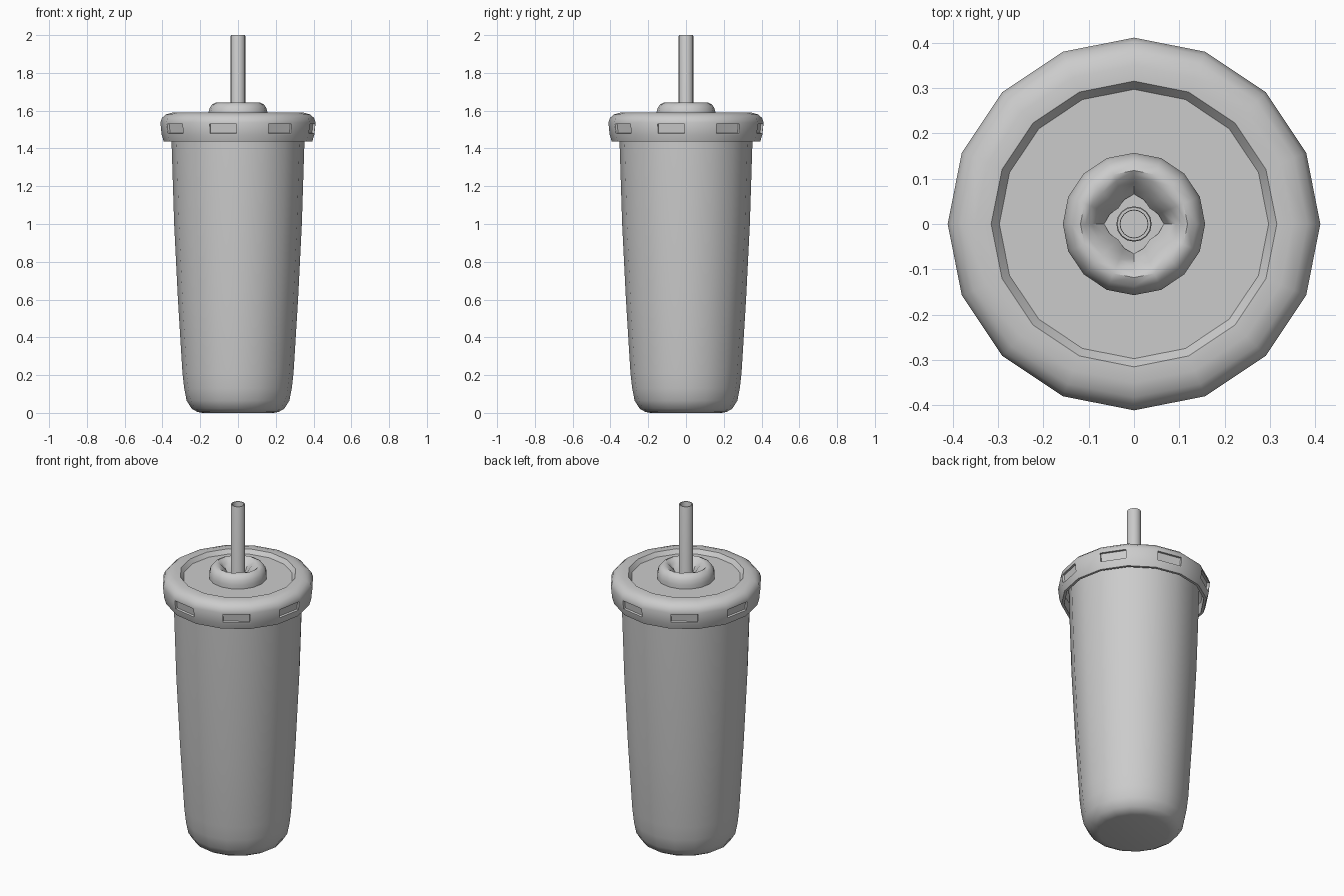
import bpy, bmesh, math

if "Cube" in bpy.data.objects:
    bpy.data.objects.remove(bpy.data.objects["Cube"])

SIDES = 16
grey = bpy.data.materials.new("plain_grey")
grey.diffuse_color = (0.6, 0.6, 0.6, 1)
grey.use_nodes = True
grey.node_tree.nodes["Principled BSDF"].inputs["Base Color"].default_value = grey.diffuse_color


def finish(name, bm, angle=35):
    """Turn a bmesh into a named, smooth-shaded object."""
    bmesh.ops.recalc_face_normals(bm, faces=bm.faces[:])
    mesh = bpy.data.meshes.new(name)
    bm.to_mesh(mesh)
    bm.free()
    mesh.materials.append(grey)
    obj = bpy.data.objects.new(name, mesh)
    bpy.context.collection.objects.link(obj)
    bpy.ops.object.select_all(action='DESELECT')
    obj.select_set(True)
    bpy.context.view_layer.objects.active = obj
    bpy.ops.object.shade_smooth_by_angle(angle=math.radians(angle))
    return obj


def lathe(profile, sides=SIDES, cap_start=False, cap_end=False, loop=False):
    """Revolve (radius, height) points; returns the bmesh and its face bands."""
    bm = bmesh.new()
    rings = []
    for r, z in profile:
        rings.append([bm.verts.new((r * math.cos(2 * math.pi * k / sides),
                                    r * math.sin(2 * math.pi * k / sides), z))
                      for k in range(sides)])
    pairs = list(zip(rings, rings[1:]))
    if loop:
        pairs.append((rings[-1], rings[0]))
    bands = []
    for a, b in pairs:
        bands.append([bm.faces.new((a[k], a[(k + 1) % sides], b[(k + 1) % sides], b[k]))
                      for k in range(sides)])
    if cap_start:
        bm.faces.new(rings[0][::-1])
    if cap_end:
        bm.faces.new(rings[-1])
    return bm, bands


# Tapered cup body with a rounded foot
bm, _ = lathe([(0.19, 0), (0.215, 0.005), (0.245, 0.022), (0.272, 0.065), (0.285, 0.13),
               (0.294, 0.21), (0.318, 0.6), (0.338, 1.0), (0.352, 1.44), (0.354, 1.54)],
              cap_start=True)
finish("cup_body", bm)

# Lid: skirt, rounded rim and recessed top
bm, bands = lathe([(0.354, 1.53), (0.378, 1.50), (0.378, 1.437), (0.393, 1.437), (0.404, 1.472),
                   (0.411, 1.537), (0.402, 1.562), (0.382, 1.580), (0.35, 1.589),
                   (0.315, 1.589), (0.297, 1.566)], cap_end=True)
bmesh.ops.recalc_face_normals(bm, faces=bm.faces[:])
# Grip notches sunk into every other face of the outer band
notches = bands[4][1::2]
bmesh.ops.inset_individual(bm, faces=notches, thickness=0.01, depth=0)
bmesh.ops.inset_individual(bm, faces=notches, thickness=0.002, depth=-0.012)
finish("lid", bm)

# Straw collar: domed ring that dips into four creased flaps
bm, bands = lathe([(0.157, 1.56), (0.157, 1.588), (0.151, 1.612), (0.138, 1.632), (0.118, 1.642),
                   (0.098, 1.640), (0.078, 1.628), (0.060, 1.604), (0.05, 1.585)])
for v in bm.verts:
    r = math.hypot(v.co.x, v.co.y)
    if r < 0.11:
        # star-shaped opening: wide on the axes, narrow between them
        t = (0.118 - r) / 0.068
        on_axis = abs(math.cos(2 * math.atan2(v.co.y, v.co.x))) ** 2
        scale = 1 + t * (0.34 * on_axis - 0.02)
        v.co.x *= scale
        v.co.y *= scale
        v.co.z -= 0.018 * on_axis * min(1, 2 * t)
finish("straw_collar", bm, 45)

# Hollow straw
bm, _ = lathe([(0.039, 0.1), (0.039, 1.995), (0.037, 2.0), (0.031, 2.0), (0.03, 1.995),
               (0.03, 0.1)], loop=True)
finish("straw", bm)
